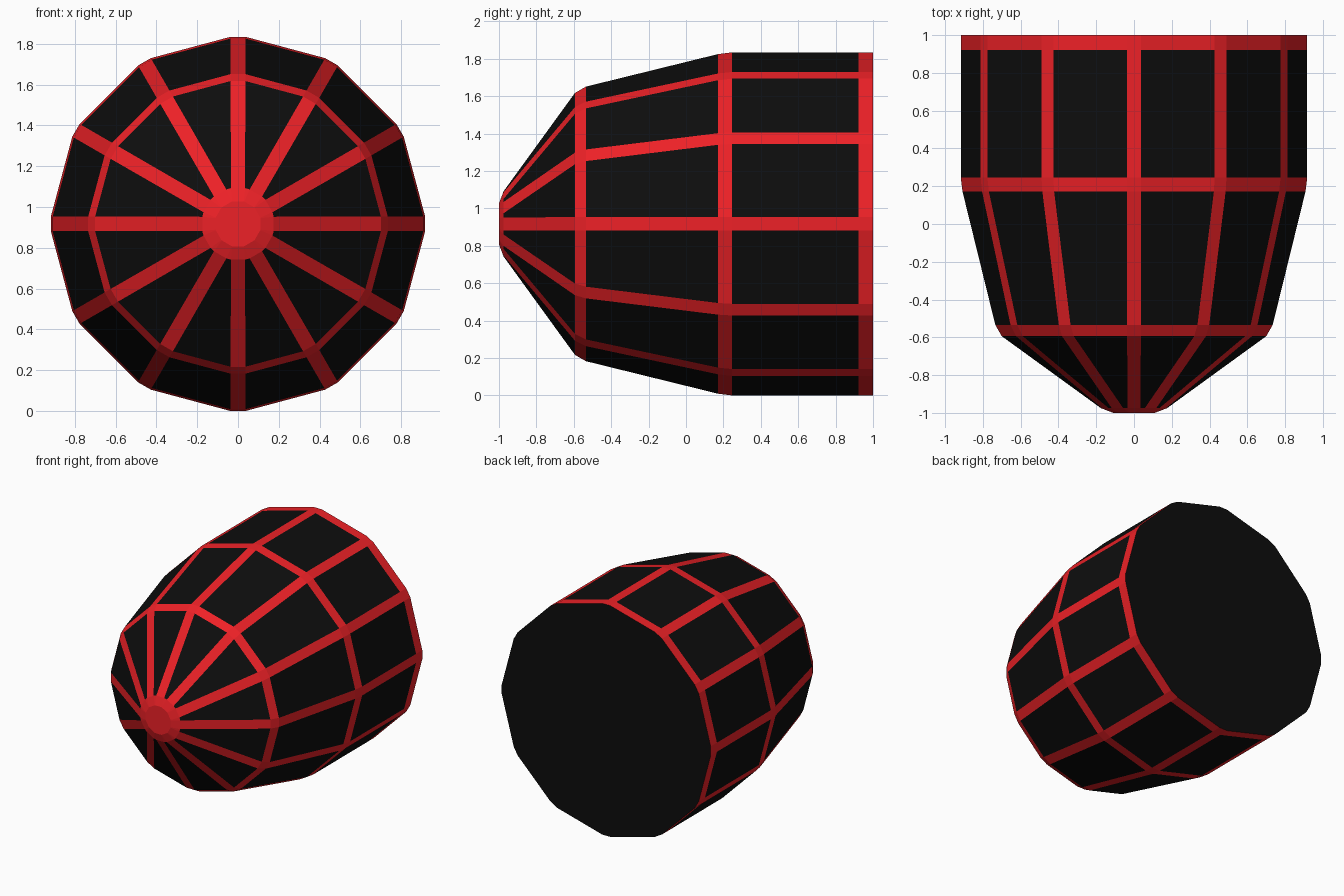
import bpy, bmesh
from math import sin, cos, pi

if "Cube" in bpy.data.objects:
    bpy.data.objects.remove(bpy.data.objects["Cube"])

RIBS = 12
CENTRE_Z = 0.917

# Profile rings from nose to back: y, radius, half width of the rib there
RINGS = [
    (-1.00, 0.11, 0.028),
    (-0.975, 0.175, 0.035),
    (-0.594, 0.70, 0.036),
    (-0.535, 0.734, 0.036),
    (0.172, 0.908, 0.036),
    (0.246, 0.917, 0.036),
    (0.922, 0.917, 0.036),
    (1.00, 0.917, 0.036),
]
BLACK, RED = 0, 1


def material(name, rgb):
    m = bpy.data.materials.new(name)
    m.diffuse_color = (*rgb, 1.0)
    m.use_nodes = True
    m.node_tree.nodes["Principled BSDF"].inputs["Base Color"].default_value = m.diffuse_color
    return m


# Faceted body: each ring has two corners per rib, so ribs and panels alternate
bm = bmesh.new()
rings = []
for y, r, w in RINGS:
    ring = []
    for i in range(RIBS):
        a = 2 * pi * i / RIBS
        for s in (-w, w):
            ring.append(bm.verts.new((r * cos(a) - s * sin(a), y,
                                      CENTRE_Z + r * sin(a) + s * cos(a))))
    rings.append(ring)

# Red ribs and hoops, black panels between them
n = RIBS * 2
for j in range(len(rings) - 1):
    a, b = rings[j], rings[j + 1]
    for k in range(n):
        m = (k + 1) % n
        f = bm.faces.new((a[k], a[m], b[m], b[k]))
        f.material_index = RED if k % 2 == 0 or j % 2 == 0 else BLACK

# Red nose cap and black back cap
bm.faces.new(rings[0]).material_index = RED
bm.faces.new(rings[-1]).material_index = BLACK
bmesh.ops.recalc_face_normals(bm, faces=bm.faces[:])

mesh = bpy.data.meshes.new("ribbed_canopy")
bm.to_mesh(mesh)
bm.free()
mesh.materials.append(material("black_panel", (0.004, 0.004, 0.004)))
mesh.materials.append(material("red_frame", (0.85, 0.015, 0.02)))
body = bpy.data.objects.new("ribbed_canopy", mesh)
bpy.context.collection.objects.link(body)
